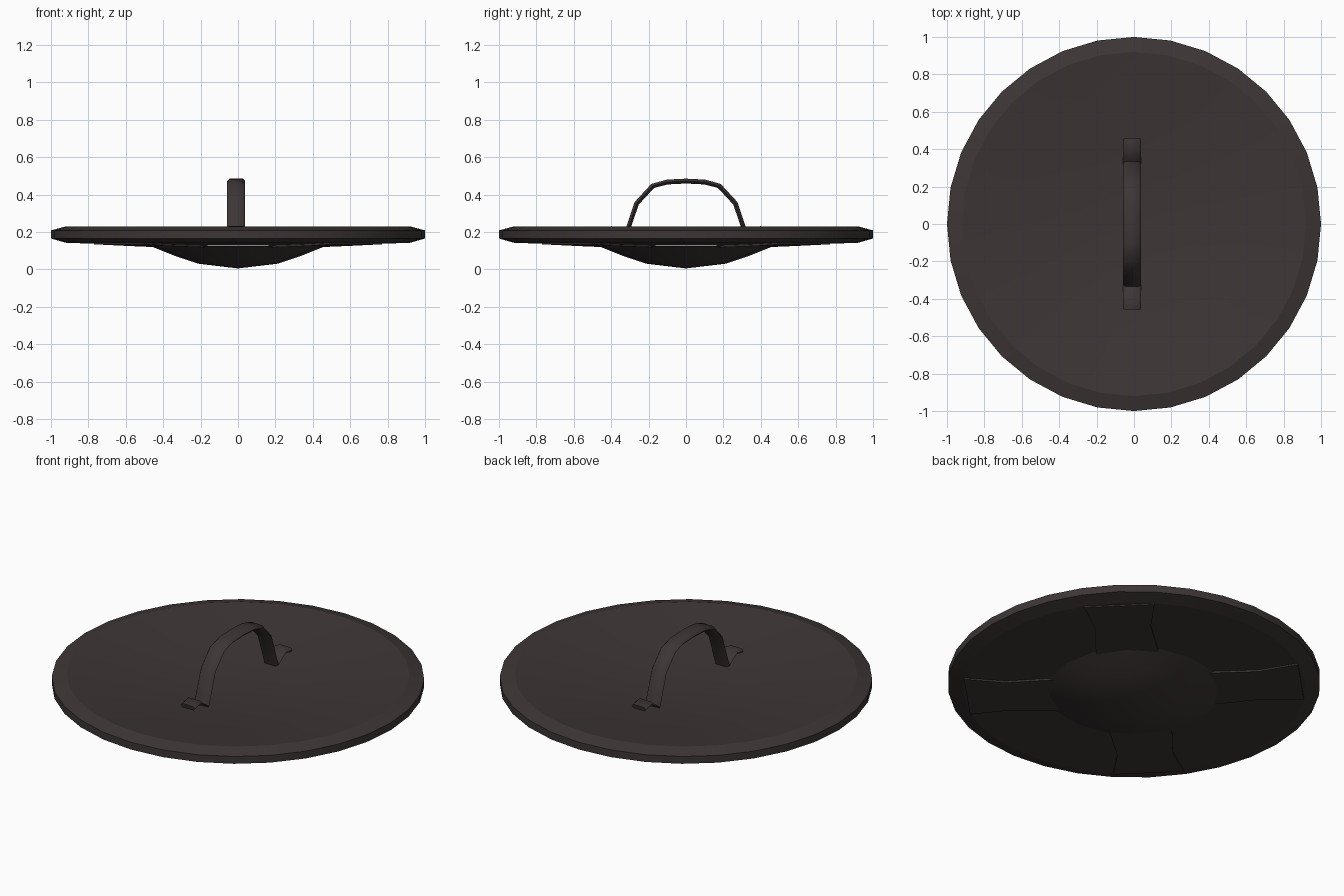
import bpy, bmesh, math
from mathutils import Vector

if "Cube" in bpy.data.objects:
    bpy.data.objects.remove(bpy.data.objects["Cube"])

metal = bpy.data.materials.new("dark brown iron")
metal.diffuse_color = (0.047, 0.036, 0.036, 1)
metal.use_nodes = True
metal.node_tree.nodes["Principled BSDF"].inputs["Base Color"].default_value = metal.diffuse_color


def finish(name, bm, angle=40, fix_normals=True):
    if fix_normals:
        bmesh.ops.recalc_face_normals(bm, faces=bm.faces[:])
    me = bpy.data.meshes.new(name)
    bm.to_mesh(me)
    bm.free()
    ob = bpy.data.objects.new(name, me)
    bpy.context.collection.objects.link(ob)
    me.materials.append(metal)
    bpy.ops.object.select_all(action='DESELECT')
    ob.select_set(True)
    bpy.context.view_layer.objects.active = ob
    bpy.ops.object.shade_smooth_by_angle(angle=math.radians(angle))
    return ob


def lathe(name, profile, sides, up=None, angle=40):
    """Turn an (r, z) profile around z; up=+1/-1 forces the facing of open sheets."""
    bm = bmesh.new()
    rings = []
    for r, z in profile:
        if r == 0:
            rings.append([bm.verts.new((0, 0, z))] * sides)
        else:
            rings.append([bm.verts.new((r * math.cos(math.tau * i / sides),
                                        r * math.sin(math.tau * i / sides), z))
                          for i in range(sides)])
    for a, b in zip(rings, rings[1:]):
        for i in range(sides):
            j = (i + 1) % sides
            loop = list(dict.fromkeys((a[i], a[j], b[j], b[i])))
            face = bm.faces.new(loop)
            face.normal_update()
            if up and face.normal.z * up < 0:
                face.normal_flip()
    return finish(name, bm, angle, up is None)


# Disc: bevelled rim, hollow back and gently domed face below
lathe("rim", [(0.92, 0.23), (1.0, 0.208), (1.0, 0.165), (0.92, 0.142)], 32, angle=60)
lathe("hollow_back", [(0.92, 0.23), (0.62, 0.19), (0.32, 0.157), (0, 0.142)], 32, up=1)
lathe("face_panel", [(0.92, 0.142), (0.7, 0.135), (0.42, 0.127)], 32, up=-1)
lathe("boss", [(0.47, 0.125), (0.34, 0.073), (0.21, 0.03), (0, 0.005)], 16, up=-1)


# Four flared braces on the diagonals of the face
def brace(name, ang):
    bm = bmesh.new()
    d = Vector((math.cos(ang), math.sin(ang), 0))
    s = Vector((-d.y, d.x, 0))
    rows = []
    for r, w, z in ((0.40, 0.17, 0.117), (0.68, 0.15, 0.125), (0.90, 0.19, 0.134)):
        rows.append([bm.verts.new(d * r + s * w * k + Vector((0, 0, z + dz)))
                     for k, dz in ((-1, 0), (1, 0), (1, 0.012), (-1, 0.012))])
    for a, b in zip(rows, rows[1:]):
        for i in range(4):
            j = (i + 1) % 4
            bm.faces.new((a[i], a[j], b[j], b[i]))
    bm.faces.new(rows[0])
    bm.faces.new(rows[-1])
    finish(name, bm)


for n in range(4):
    brace(f"brace_{n + 1}", math.radians(45 + 90 * n))

# Arched grip with turned-out feet: a rounded flat band swept along a path
half = [(0.455, 0.207), (0.40, 0.219), (0.325, 0.172), (0.264, 0.353),
        (0.178, 0.446), (0.10, 0.467)]
path = [(-y, z) for y, z in half] + [(0, 0.472)] + half[::-1]
section = [(-0.048, 0), (-0.036, 0.013), (0.036, 0.013),
           (0.048, 0), (0.036, -0.013), (-0.036, -0.013)]
bm = bmesh.new()
rows = []
for i, p in enumerate(path):
    a, b = path[max(i - 1, 0)], path[min(i + 1, len(path) - 1)]
    t = Vector((b[0] - a[0], b[1] - a[1])).normalized()
    rows.append([bm.verts.new((-0.01 + u, p[0] - t.y * v, p[1] + t.x * v))
                 for u, v in section])
for a, b in zip(rows, rows[1:]):
    for i in range(6):
        j = (i + 1) % 6
        bm.faces.new((a[i], a[j], b[j], b[i]))
bm.faces.new(rows[0])
bm.faces.new(rows[-1])
finish("grip_handle", bm, 60)
